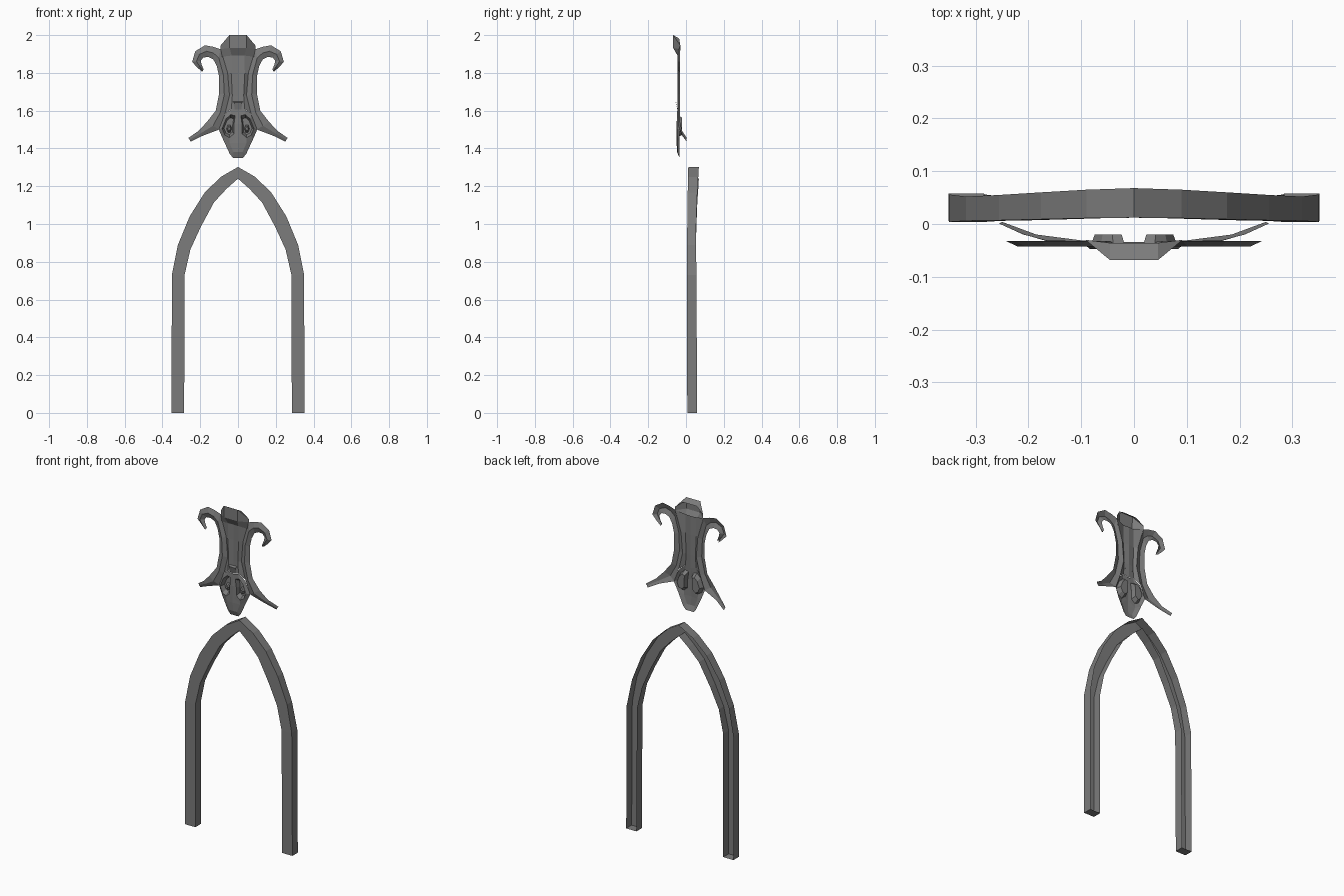
import bpy, bmesh, math

iron = bpy.data.materials.new("dark_grey_iron")
iron.diffuse_color = (0.2, 0.2, 0.2, 1)


def build(name, *grids, caps=()):
    """Loft rows of points into open sheets, mirror in x, face the front (-y)."""
    bm = bmesh.new()
    for side in (1, -1):
        for rows in grids:
            vs = [[bm.verts.new((side * x, y, z)) for x, y, z in r] for r in rows]
            for a, b in zip(vs, vs[1:]):
                for i in range(len(a) - 1):
                    bm.faces.new((a[i], a[i + 1], b[i + 1], b[i]))
        for cap in caps:
            bm.faces.new([bm.verts.new((side * x, y, z)) for x, y, z in cap])
    bmesh.ops.remove_doubles(bm, verts=bm.verts, dist=0.0005)
    bmesh.ops.dissolve_degenerate(bm, edges=bm.edges, dist=0.0003)
    bmesh.ops.recalc_face_normals(bm, faces=bm.faces)
    bm.normal_update()
    if sum(f.normal.y * f.calc_area() for f in bm.faces) > 0:
        bmesh.ops.reverse_faces(bm, faces=bm.faces)
    me = bpy.data.meshes.new(name)
    bm.to_mesh(me)
    bm.free()
    me.materials.append(iron)
    ob = bpy.data.objects.new(name, me)
    bpy.context.collection.objects.link(ob)
    return ob


# Pointed arch: channel section, open at the back, capped at the feet
# (outer x, outer z, inner x, inner z, front y, back y)
arch = [(.352, 0, .285, 0, .007, .058), (.350, .73, .283, .73, .004, .056),
        (.318, .89, .252, .865, .006, .052), (.256, 1.04, .197, .985, .007, .055),
        (.176, 1.167, .127, 1.115, .009, .060), (.09, 1.25, .06, 1.187, .011, .065),
        (0, 1.302, 0, 1.24, .012, .068)]
rows = [[(ox, b, oz), (ox, f, oz), (ix, f, iz), (ix, b, iz)]
        for ox, oz, ix, iz, f, b in arch]
build("pointed_arch", rows, caps=[rows[0]])

# Ornament side bands: curled scroll on top, body edge, spike at the bottom
# (outer x, z, inner x, z, y)
band = [(.182, 1.818, .190, 1.806, -.032), (.193, 1.845, .215, 1.828, -.032),
        (.197, 1.865, .243, 1.858, -.032), (.183, 1.882, .226, 1.915, -.032),
        (.157, 1.884, .175, 1.946, -.032), (.131, 1.872, .130, 1.938, -.032),
        (.112, 1.835, .092, 1.925, -.032), (.100, 1.78, .055, 1.80, -.032),
        (.100, 1.69, .045, 1.68, -.032), (.118, 1.60, .070, 1.58, -.032),
        (.165, 1.54, .100, 1.50, -.031), (.210, 1.492, .185, 1.468, -.020),
        (.262, 1.456, .250, 1.436, .004)]
rows = []
for ax, az, bx, bz, y in band:
    ridge = 0.011 if y < -.03 else 0.003
    rows.append([(ax, y, az), ((ax + bx) / 2, y - ridge, (az + bz) / 2), (bx, y, bz)])
build("scroll_and_spike", rows)

# Central column between the bands
build("column", [
    [(0, -.042, 1.91), (.034, -.045, 1.91), (.092, -.032, 1.925)],
    [(0, -.040, 1.80), (.036, -.045, 1.80), (.055, -.032, 1.80)],
    [(0, -.040, 1.68), (.030, -.045, 1.68), (.045, -.032, 1.68)],
    [(0, -.043, 1.60), (.035, -.045, 1.61), (.070, -.032, 1.58)]])

# Top block, sloping back on top and under the front lip
build("top_block",
      [[(0, -.036, 1.982), (.045, -.036, 1.982), (.092, -.030, 1.945)],
       [(0, -.068, 2.0), (.046, -.068, 2.0), (.092, -.030, 1.945)],
       [(0, -.068, 1.932), (.044, -.068, 1.932), (.092, -.030, 1.925)],
       [(0, -.044, 1.892), (.034, -.045, 1.892), (.085, -.033, 1.885)]])

# Skull: sockets pressed backward through a ring of facets
ring = [(0, -.045, 1.60), (.035, -.046, 1.61), (.072, -.036, 1.575),
        (.102, -.031, 1.50), (.080, -.035, 1.45), (.045, -.045, 1.43),
        (.010, -.049, 1.46), (.010, -.049, 1.53)]
cx, cz = .047, 1.515


def socket(scale, y):
    pts = [(cx + (x - cx) * scale, y, cz + (z - cz) * scale) for x, _, z in ring]
    return pts + pts[:1]


build("skull",
      [ring + ring[:1], socket(.68, -.047), socket(.5, -.020)],
      # nose bridge and muzzle
      [[(0, -.045, 1.60), (0, -.045, 1.60)],
       [(0, -.050, 1.53), (.010, -.049, 1.53)],
       [(0, -.050, 1.46), (.010, -.049, 1.46)],
       [(0, -.050, 1.43), (.045, -.045, 1.43)],
       [(0, -.047, 1.38), (.024, -.045, 1.38)],
       [(0, -.034, 1.35), (.026, -.034, 1.35)]],
      [[(.045, -.045, 1.43), (.080, -.035, 1.45)],
       [(.024, -.045, 1.38), (.043, -.034, 1.37)],
       [(.026, -.034, 1.35), (.026, -.034, 1.35)]],
      caps=[socket(.5, -.020)[:-1]])

# Raised bead inside each socket
bead = [[(cx + r * math.cos(a * math.pi / 3), y, 1.505 + 1.6 * r * math.sin(a * math.pi / 3))
         for a in range(7)] for r, y in ((.014, -.020), (.007, -.040))]
build("eye_bead", bead, caps=[bead[1][:-1]])

# Small wedge on the brow
build("brow_wedge",
      [[(0, -.041, 1.648), (.026, -.043, 1.648)],
       [(0, -.055, 1.642), (.022, -.053, 1.642)],
       [(0, -.044, 1.605), (.018, -.045, 1.605)]])
